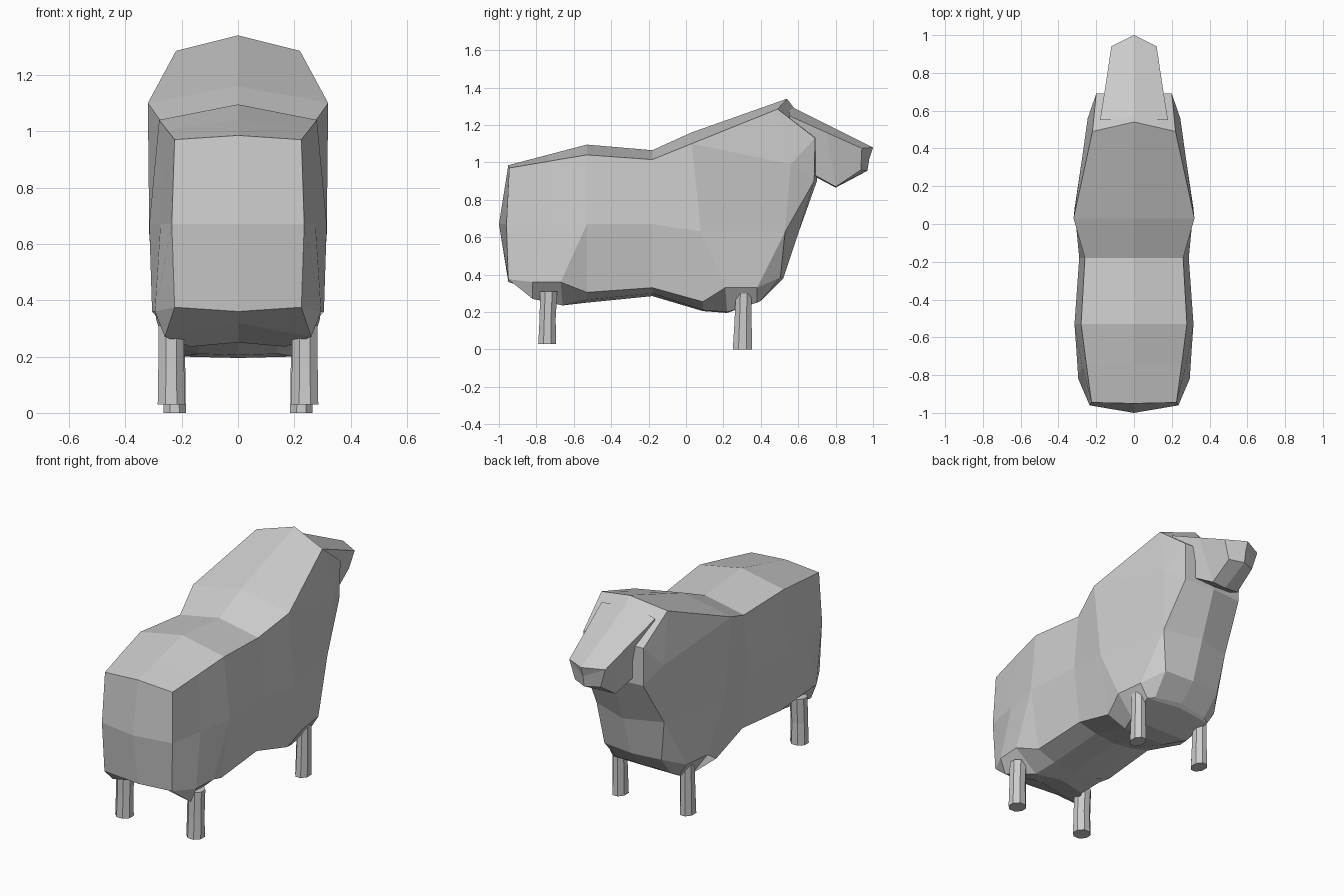
import bpy, bmesh, math

cube = bpy.data.objects.get("Cube")
if cube:
    bpy.data.objects.remove(cube, do_unlink=True)

wool = bpy.data.materials.new("plain_grey")
wool.use_nodes = True
GREY = (0.6, 0.6, 0.6, 1)
wool.diffuse_color = GREY
wool.node_tree.nodes["Principled BSDF"].inputs["Base Color"].default_value = GREY


def finish(name, bm):
    bmesh.ops.remove_doubles(bm, verts=bm.verts, dist=0.0005)
    bmesh.ops.recalc_face_normals(bm, faces=bm.faces)
    mesh = bpy.data.meshes.new(name)
    bm.to_mesh(mesh)
    bm.free()
    mesh.materials.append(wool)
    ob = bpy.data.objects.new(name, mesh)
    bpy.context.collection.objects.link(ob)
    return ob


def mirrored_skin(name, columns):
    """Skin half cross-sections into faces on both sides; repeated points collapse."""
    bm = bmesh.new()
    for s in (1, -1):
        for a, b in zip(columns, columns[1:]):
            for i in range(len(a) - 1):
                ring = []
                for p in (a[i], a[i + 1], b[i + 1], b[i]):
                    if p not in ring:
                        ring.append(p)
                if len(ring) > 2 and any(p[0] for p in ring):
                    bm.faces.new([bm.verts.new((s * x, y, z)) for x, y, z in ring])
    return finish(name, bm)


def column(top, shoulder, mid, hip, low, belly):
    # the neck rows collapse onto the shoulder point along the trunk
    return [top, shoulder, shoulder, shoulder, mid, hip, low, belly]


# Woolly body: columns from the rump to the chest
rump_top, rump_low = (0, -.95, .985), (0, -.95, .36)
hind = [(0, -.53, 1.095), (.28, -.53, 1.04), (.315, -.53, .67)]
fore = [(0, .03, 1.16), (.32, .03, 1.10), (.315, .08, .63)]
crown, collar = (0, .54, 1.34), (.22, .49, 1.285)
neck, chest = (.245, .56, .99), (.225, .53, .63)
body = [
    column(rump_top, rump_top, (0, -1, .67), rump_low, rump_low, rump_low),
    column(rump_top, (.225, -.945, .97), (.235, -.96, .67), (.225, -.95, .375),
           (.225, -.95, .375), rump_low),
    column((0, -.74, 1.04), (.253, -.74, 1.005), (.275, -.75, .67),
           (.295, -.82, .36), (.26, -.82, .27), (0, -.82, .32)),
    column(*hind, (.305, -.67, .36), (.17, -.66, .235), (0, -.64, .25)),
    column(*hind, (.26, -.53, .305), (.14, -.53, .265), (0, -.53, .25)),
    column((0, -.18, 1.065), (.26, -.18, 1.015), (.29, -.18, .67),
           (.25, -.18, .33), (.13, -.18, .30), (0, -.18, .285)),
    column(*fore, (.265, .09, .255), (.14, .09, .21), (0, .09, .205)),
    column(*fore, (.29, .21, .33), (.20, .22, .20), (0, .22, .195)),
    [crown, collar, neck, neck, chest, (.27, .38, .33), (.22, .38, .25), (0, .40, .26)],
    [crown, collar, (.2, .69, 1.13), (.195, .685, .90), chest,
     (.19, .505, .385), (.18, .40, .26), (0, .42, .28)],
    [crown, crown, (0, .70, 1.13), (0, .70, .90), (0, .60, .62),
     (0, .52, .38), (0, .42, .28), (0, .42, .28)],
]
mirrored_skin("body", body)

# Wedge head sunk into the collar
nape, tip = (0, .60, 1.10), (0, .98, 1.02)
mirrored_skin("head", [
    [nape] * 4,
    [(0, .56, 1.30), (.18, .55, 1.25), (.15, .62, .97), (0, .64, .95)],
    [(0, .80, 1.18), (.148, .75, 1.16), (.09, .80, .87), (0, .80, .865)],
    [(0, 1.0, 1.08), (.12, .94, 1.075), (.085, .935, .96), (0, .97, .955)],
    [tip] * 4,
])


def leg(name, x, y, rings):
    """Eight-sided leg from rings of (z, y offset, x radius, y radius)."""
    bm = bmesh.new()
    k = 1 / math.cos(math.pi / 8)
    loops = []
    for z, dy, rx, ry in rings:
        angles = [math.pi * (i + .5) / 4 for i in range(8)]
        loops.append([bm.verts.new((x + rx * k * math.cos(a), y + dy + ry * k * math.sin(a), z))
                      for a in angles])
    for a, b in zip(loops, loops[1:]):
        for i in range(8):
            j = (i + 1) % 8
            bm.faces.new((a[i], a[j], b[j], b[i]))
    bm.faces.new(loops[0])
    bm.faces.new(loops[-1])
    finish(name, bm)


for side, s in (("left", 1), ("right", -1)):
    leg("front_leg_" + side, s * .225, .302,
        [(0, 0, .04, .052), (.14, .003, .038, .046), (.30, .006, .036, .042)])
    leg("hind_leg_" + side, s * .237, -.742,
        [(.03, 0, .048, .048), (.16, .002, .046, .043), (.31, .008, .046, .046)])
